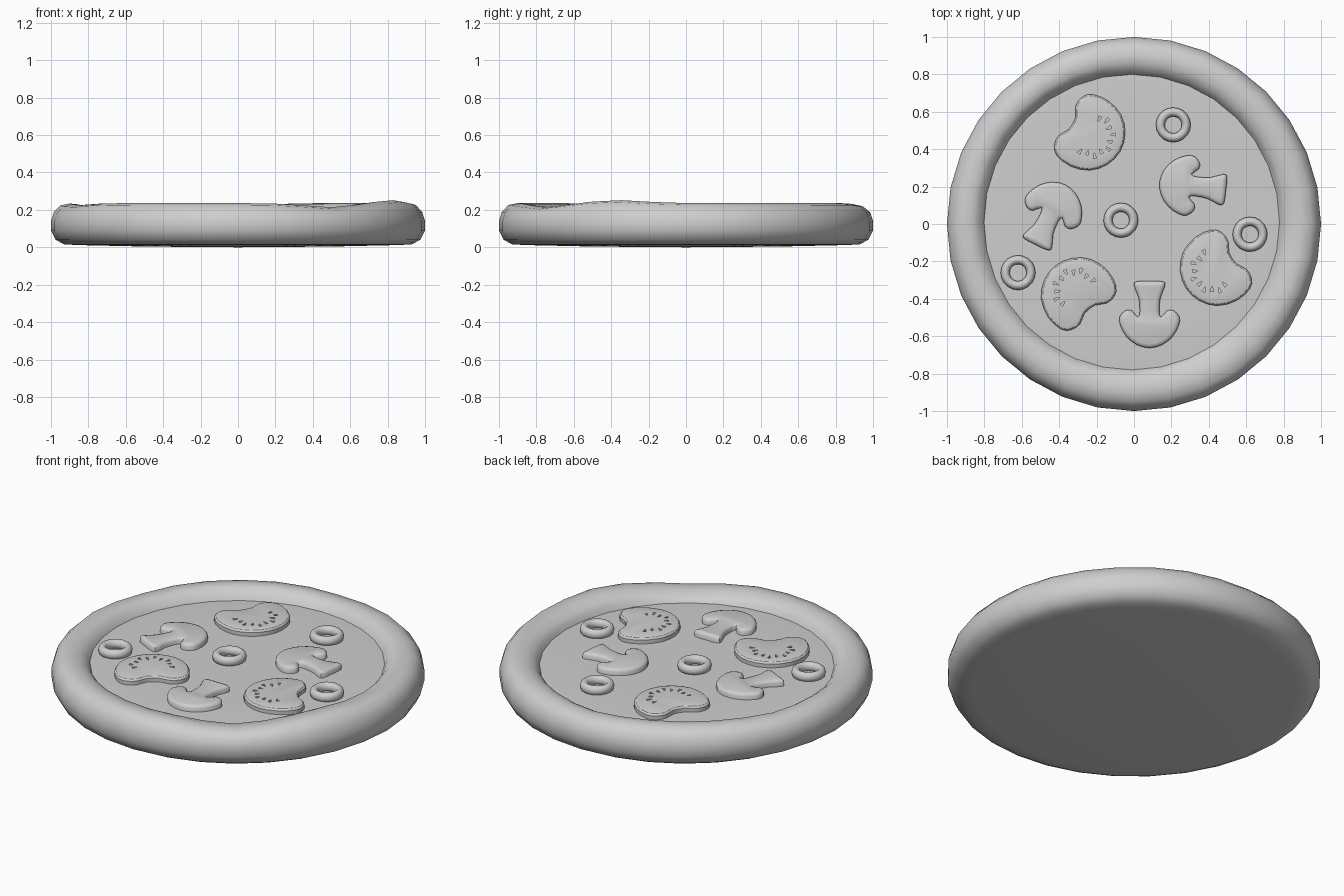
import bpy, bmesh, math
from mathutils import Vector, Matrix

if "Cube" in bpy.data.objects:
    bpy.data.objects.remove(bpy.data.objects["Cube"])

GREY = (0.62, 0.62, 0.62, 1)
mat = bpy.data.materials.new("light_grey")
mat.use_nodes = True
mat.diffuse_color = GREY
mat.node_tree.nodes["Principled BSDF"].inputs["Base Color"].default_value = GREY

FLOOR = 0.176  # height of the surface that carries the toppings


def shade(obj, angle):
    bpy.ops.object.select_all(action="DESELECT")
    obj.select_set(True)
    bpy.context.view_layer.objects.active = obj
    bpy.ops.object.shade_smooth_by_angle(angle=math.radians(angle))


def finish(bm, name, angle=45):
    """Turn a bmesh into a shaded, coloured object."""
    bmesh.ops.recalc_face_normals(bm, faces=bm.faces)
    mesh = bpy.data.meshes.new(name)
    bm.to_mesh(mesh)
    bm.free()
    obj = bpy.data.objects.new(name, mesh)
    bpy.context.collection.objects.link(obj)
    mesh.materials.append(mat)
    shade(obj, angle)
    return obj


def place(x, y, degrees):
    return Matrix.Translation((x, y, FLOOR)) @ Matrix.Rotation(math.radians(degrees), 4, "Z")


def full_outline(half):
    """Mirror a half outline over the long axis, then round it off."""
    pts = [Vector(p) for p in half]
    pts += [Vector((p.x, -p.y)) for p in reversed(pts) if abs(p.y) > 0.001]
    n = len(pts)
    out = []
    for i, p in enumerate(pts):
        nxt = pts[(i + 1) % n]
        out += [p, (9 * (p + nxt) - pts[i - 1] - pts[(i + 2) % n]) / 16]
    return out


def slab(half, height):
    """Flat topping with a softly rounded top edge."""
    bm = bmesh.new()
    face = bm.faces.new([bm.verts.new((p.x, p.y, -0.01)) for p in full_outline(half)])
    if face.normal.z < 0:
        face.normal_flip()
    ret = bmesh.ops.extrude_face_region(bm, geom=[face])
    top = [g for g in ret["geom"] if isinstance(g, bmesh.types.BMFace)]
    bmesh.ops.translate(bm, vec=(0, 0, height * 0.6 + 0.01),
                        verts=[g for g in ret["geom"] if isinstance(g, bmesh.types.BMVert)])
    bmesh.ops.recalc_face_normals(bm, faces=bm.faces)
    for width, rise in ((0.008, 0.28), (0.014, 0.12)):
        bmesh.ops.inset_region(bm, faces=top, thickness=width, depth=height * rise)
    return bm


# Base and crust: one spun profile, made slightly uneven by hand
profile = [(0, 0), (0.5, 0.004), (0.86, 0.012), (0.93, 0.016), (0.975, 0.04), (1, 0.09),
           (1, 0.14), (0.985, 0.188), (0.95, 0.226), (0.9, 0.236), (0.86, 0.232),
           (0.825, 0.217), (0.803, 0.195), (0.79, 0.172), (0.74, 0.175), (0.5, FLOOR),
           (0, FLOOR - 0.003)]
bm = bmesh.new()
verts = [bm.verts.new((r, 0, z)) for r, z in profile]
edges = [bm.edges.new(pair) for pair in zip(verts, verts[1:])]
bmesh.ops.spin(bm, geom=verts + edges, cent=(0, 0, 0), axis=(0, 0, 1),
               angle=math.tau, steps=32, use_duplicate=False)
bmesh.ops.remove_doubles(bm, verts=bm.verts, dist=0.0005)
lumps = [(-24, 0.016), (-57, -0.022), (200, -0.012), (160, -0.01), (88, -0.01)]
for v in bm.verts:
    radius = v.co.xy.length
    if radius > 0.8 and v.co.z > 0.18:
        around = math.degrees(math.atan2(v.co.y, v.co.x))
        weight = min(1, (v.co.z - 0.18) / 0.04)
        for centre, amount in lumps:
            gap = (around - centre + 180) % 360 - 180
            v.co.z += weight * amount * math.exp(-(gap / 13) ** 2)
    if 0.65 < radius < 0.84 and v.co.z > 0.1:
        v.co.x -= 0.012
        v.co.y += 0.01
finish(bm, "base_and_crust", 55)

# Olive rings
for i, (x, y) in enumerate([(0.21, 0.53), (-0.07, 0.02), (0.62, -0.055), (-0.62, -0.26)]):
    bm = bmesh.new()
    ring = [bm.verts.new((0.069 + 0.024 * math.cos(a), 0, 0.016 + 0.028 * math.sin(a)))
            for a in (math.tau * k / 10 for k in range(10))]
    loop = [bm.edges.new((ring[k - 1], ring[k])) for k in range(10)]
    bmesh.ops.spin(bm, geom=ring + loop, cent=(0, 0, 0), axis=(0, 0, 1),
                   angle=math.tau, steps=20, use_duplicate=False)
    bmesh.ops.remove_doubles(bm, verts=bm.verts, dist=0.0005)
    finish(bm, f"olive_ring_{i + 1}", 60).matrix_world = place(x, y, 0)

# Mushroom slices, cap pointing along local +x
mushroom = [(0.178, 0), (0.16, 0.07), (0.115, 0.125), (0.055, 0.157), (0.012, 0.16),
            (-0.022, 0.13), (-0.022, 0.095), (0.012, 0.062), (-0.02, 0.052),
            (-0.09, 0.058), (-0.155, 0.083), (-0.178, 0.07), (-0.18, 0)]
for i, spot in enumerate([(0.083, -0.485, -90), (0.313, 0.203, 173), (-0.445, 0.05, 64)]):
    finish(slab(mushroom, 0.036), f"mushroom_slice_{i + 1}").matrix_world = place(*spot)

# Tomato slices with a fan of small wedge-shaped seed dents
tomato = [(0.169, 0), (0.145, 0.095), (0.078, 0.17), (-0.023, 0.202), (-0.115, 0.188),
          (-0.153, 0.148), (-0.158, 0.09), (-0.128, 0.035)]
for i, spot in enumerate([(-0.22, 0.473, -30), (-0.315, -0.355, 128), (0.42, -0.252, 213)]):
    slice_obj = finish(slab(tomato, 0.036), f"tomato_slice_{i + 1}")
    bm = bmesh.new()
    for k in range(10):
        turn = Matrix.Rotation(math.radians(-99 + 22 * k), 4, "Z")
        reach = 0.114 - 0.014 * (k % 2)
        tri = [(reach - 0.022, 0), (reach + 0.008, -0.009), (reach + 0.008, 0.009)]
        low, high = ([bm.verts.new(turn @ Vector((x, y, z))) for x, y in tri] for z in (0.022, 0.06))
        bm.faces.new(low)
        bm.faces.new(high)
        for a in range(3):
            bm.faces.new((low[a - 1], low[a], high[a], high[a - 1]))
    cutter = finish(bm, "seed_cutter")
    cutter.hide_render = True
    bpy.context.view_layer.objects.active = slice_obj
    cut = slice_obj.modifiers.new("seed_dents", "BOOLEAN")
    cut.operation = "DIFFERENCE"
    cut.solver = "EXACT"
    cut.object = cutter
    bpy.ops.object.modifier_move_to_index(modifier=cut.name, index=0)
    bpy.ops.object.modifier_apply(modifier=cut.name)
    bpy.data.objects.remove(cutter)
    shade(slice_obj, 30)
    slice_obj.matrix_world = place(*spot)
